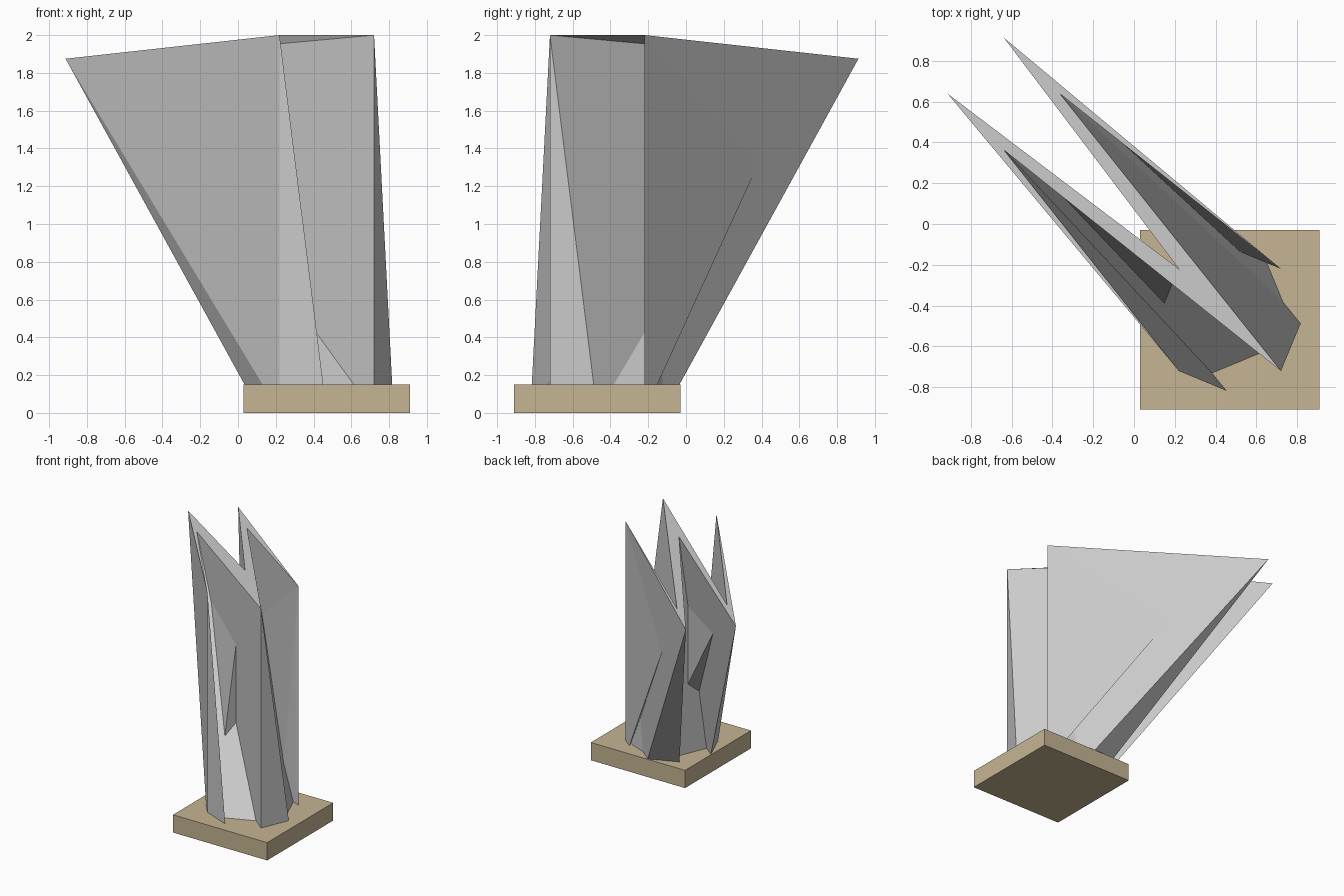
import bpy, bmesh
from math import cos, sin, pi

if "Cube" in bpy.data.objects:
    bpy.data.objects.remove(bpy.data.objects["Cube"])

CX, CY = 0.47, -0.47     # base centre
R = 0.354                # octagon radius at the foot


def finish(bm, name, colour=None):
    bmesh.ops.recalc_face_normals(bm, faces=bm.faces)
    mesh = bpy.data.meshes.new(name)
    bm.to_mesh(mesh)
    bm.free()
    obj = bpy.data.objects.new(name, mesh)
    bpy.context.collection.objects.link(obj)
    if colour:
        mat = bpy.data.materials.new(name + "_material")
        mat.diffuse_color = colour
        mat.use_nodes = True
        mat.node_tree.nodes["Principled BSDF"].inputs["Base Color"].default_value = mat.diffuse_color
        mesh.materials.append(mat)
    return obj


# square plinth
bm = bmesh.new()
bmesh.ops.create_cube(bm, size=1)
for v in bm.verts:
    v.co = (CX + v.co.x * 0.88, CY + v.co.y * 0.88, (v.co.z + 0.5) * 0.15)
finish(bm, "plinth", (0.56, 0.46, 0.29, 1))

# folded tower: octagonal foot, every other top corner dragged sideways
bm = bmesh.new()
foot, crown = [], []
for i in range(8):
    a = i * pi / 4
    c, s = cos(a), sin(a)
    foot.append(bm.verts.new((CX + R * c, CY + R * s, 0.002)))
    if i % 2:
        crown.append(bm.verts.new((CX + R * c, CY + R * s, 2.0)))
    else:
        crown.append(bm.verts.new((-0.638 + 0.275 * c, 0.638 + 0.275 * s, 1.875)))

# each wall is creased along the same diagonal
for i in range(8):
    j = (i + 1) % 8
    bm.faces.new((crown[i], foot[i], foot[j]))
    bm.faces.new((crown[i], foot[j], crown[j]))
bm.faces.new(crown)
bm.faces.new(foot[::-1])
finish(bm, "folded_tower")
